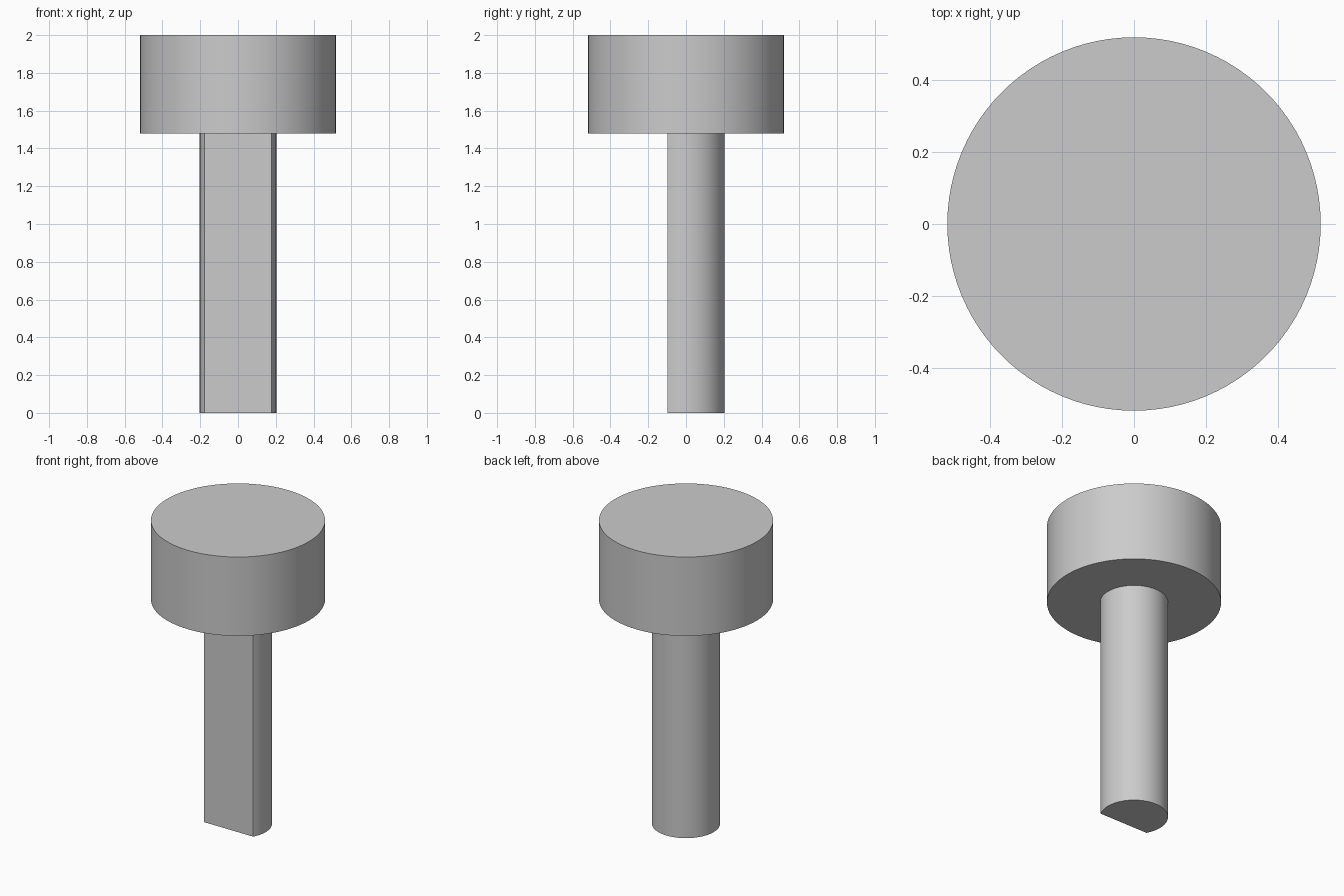
import bpy
import math

cube = bpy.data.objects.get("Cube")
if cube:
    bpy.data.objects.remove(cube, do_unlink=True)

HEAD_RADIUS, SHAFT_RADIUS = 0.52, 0.203
SHOULDER_Z, TOP_Z = 1.48, 2.0
FLAT_Y = -0.097  # plane of the flat on the D-shaped shaft

grey = bpy.data.materials.new("plain grey")
grey.use_nodes = True
colour = (0.6, 0.6, 0.6, 1)
grey.diffuse_color = colour
grey.node_tree.nodes["Principled BSDF"].inputs["Base Color"].default_value = colour


def arc(radius, start, sweep, count):
    """Points along an arc, counter-clockwise."""
    return [(radius * math.cos(start + sweep * i / count),
             radius * math.sin(start + sweep * i / count))
            for i in range(count + 1)]


def extrude_profile(name, outline, z0, z1):
    """Closed prism from a counter-clockwise outline."""
    n = len(outline)
    verts = [(x, y, z) for z in (z0, z1) for x, y in outline]
    faces = [(i, (i + 1) % n, n + (i + 1) % n, n + i) for i in range(n)]
    faces += [tuple(reversed(range(n))), tuple(range(n, 2 * n))]
    mesh = bpy.data.meshes.new(name)
    mesh.from_pydata(verts, [], faces)
    mesh.materials.append(grey)
    obj = bpy.data.objects.new(name, mesh)
    bpy.context.collection.objects.link(obj)
    bpy.ops.object.select_all(action="DESELECT")
    obj.select_set(True)
    bpy.context.view_layer.objects.active = obj
    bpy.ops.object.shade_smooth_by_angle(angle=math.radians(30))
    return obj


# Round head
extrude_profile("head", arc(HEAD_RADIUS, 0, math.tau, 96)[:-1], SHOULDER_Z, TOP_Z)

# D-shaped shaft: the arc ends close across the front to form the flat
start = math.asin(FLAT_Y / SHAFT_RADIUS)
extrude_profile("shaft", arc(SHAFT_RADIUS, start, math.pi - 2 * start, 64), 0, SHOULDER_Z)
